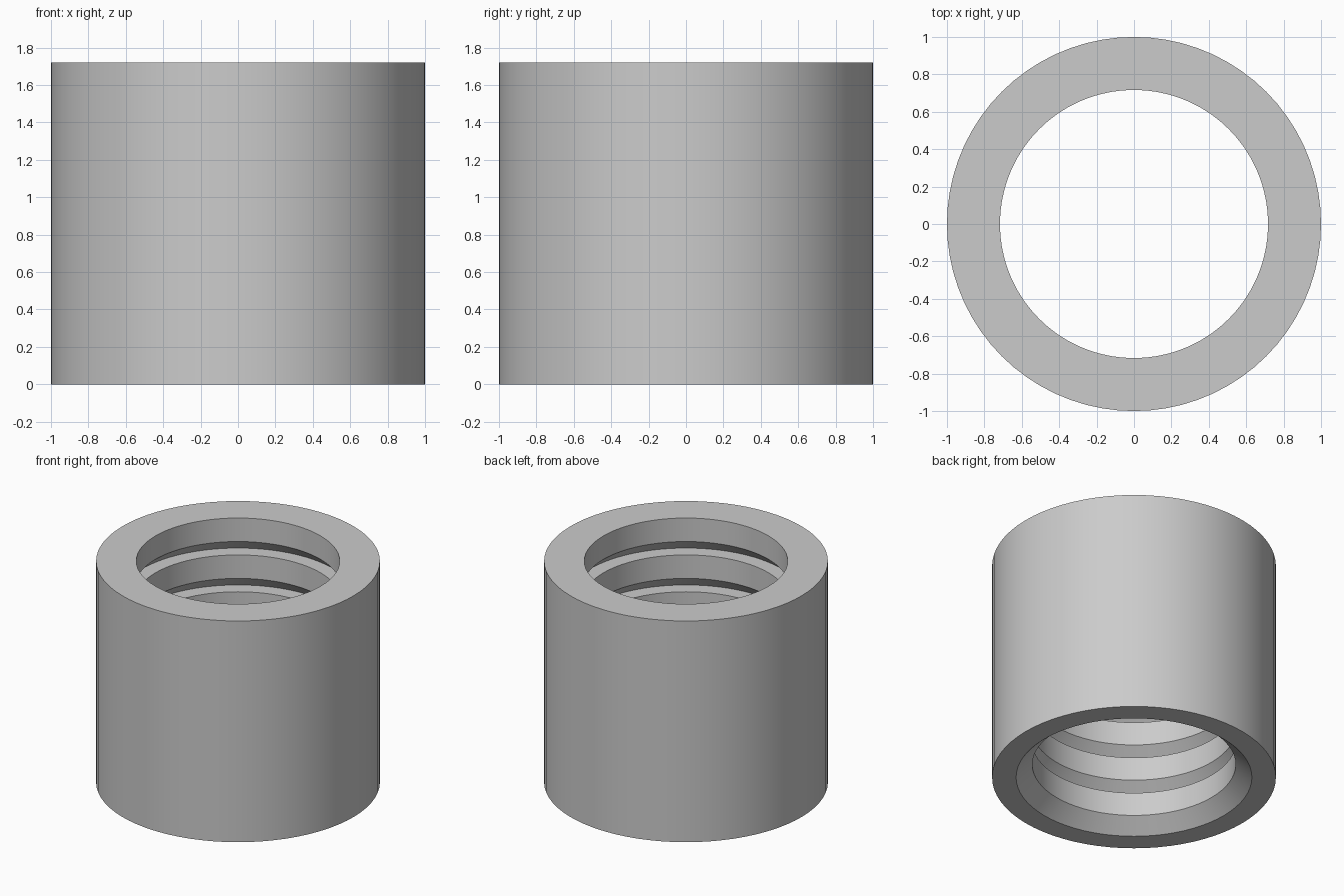
import bpy, bmesh, math
from mathutils import Vector

cube = bpy.data.objects.get("Cube")
if cube:
    bpy.data.objects.remove(cube, do_unlink=True)

HEIGHT, OUTER, BORE, GROOVE = 1.72, 1.0, 0.717, 0.831
TEETH, SLOPE, SIDES = 6, 0.104, 72

# Plain grey material
grey = bpy.data.materials.new("grey")
grey.use_nodes = True
colour = (0.6, 0.6, 0.6, 1)
grey.diffuse_color = colour
grey.node_tree.nodes["Principled BSDF"].inputs["Base Color"].default_value = colour

# Cross-section: outer wall, then a bore with sawtooth ring grooves
# (flat ledge below, sloping roof above); the lowest groove opens at the base
pitch = HEIGHT / TEETH
profile = [(OUTER, HEIGHT), (OUTER, 0)]
for i in range(TEETH):
    z = i * pitch
    if i:
        profile.append((BORE, z))
    profile += [(GROOVE, z), (BORE, z + SLOPE)]
profile.append((BORE, HEIGHT))

# Sweep the section around the z axis
bm = bmesh.new()
verts = [bm.verts.new((r, 0, z)) for r, z in profile]
edges = [bm.edges.new((a, b)) for a, b in zip(verts, verts[1:] + verts[:1])]
bmesh.ops.spin(bm, geom=verts + edges, cent=Vector(), axis=Vector((0, 0, 1)),
               angle=math.tau, steps=SIDES, use_merge=True)
bmesh.ops.remove_doubles(bm, verts=bm.verts, dist=0.0001)
bmesh.ops.recalc_face_normals(bm, faces=bm.faces)

mesh = bpy.data.meshes.new("grooved_sleeve")
bm.to_mesh(mesh)
bm.free()
mesh.materials.append(grey)
sleeve = bpy.data.objects.new("grooved_sleeve", mesh)
bpy.context.collection.objects.link(sleeve)

# Smooth round walls with crisp rims
bpy.ops.object.select_all(action="DESELECT")
sleeve.select_set(True)
bpy.context.view_layer.objects.active = sleeve
bpy.ops.object.shade_smooth_by_angle(angle=math.radians(30))
